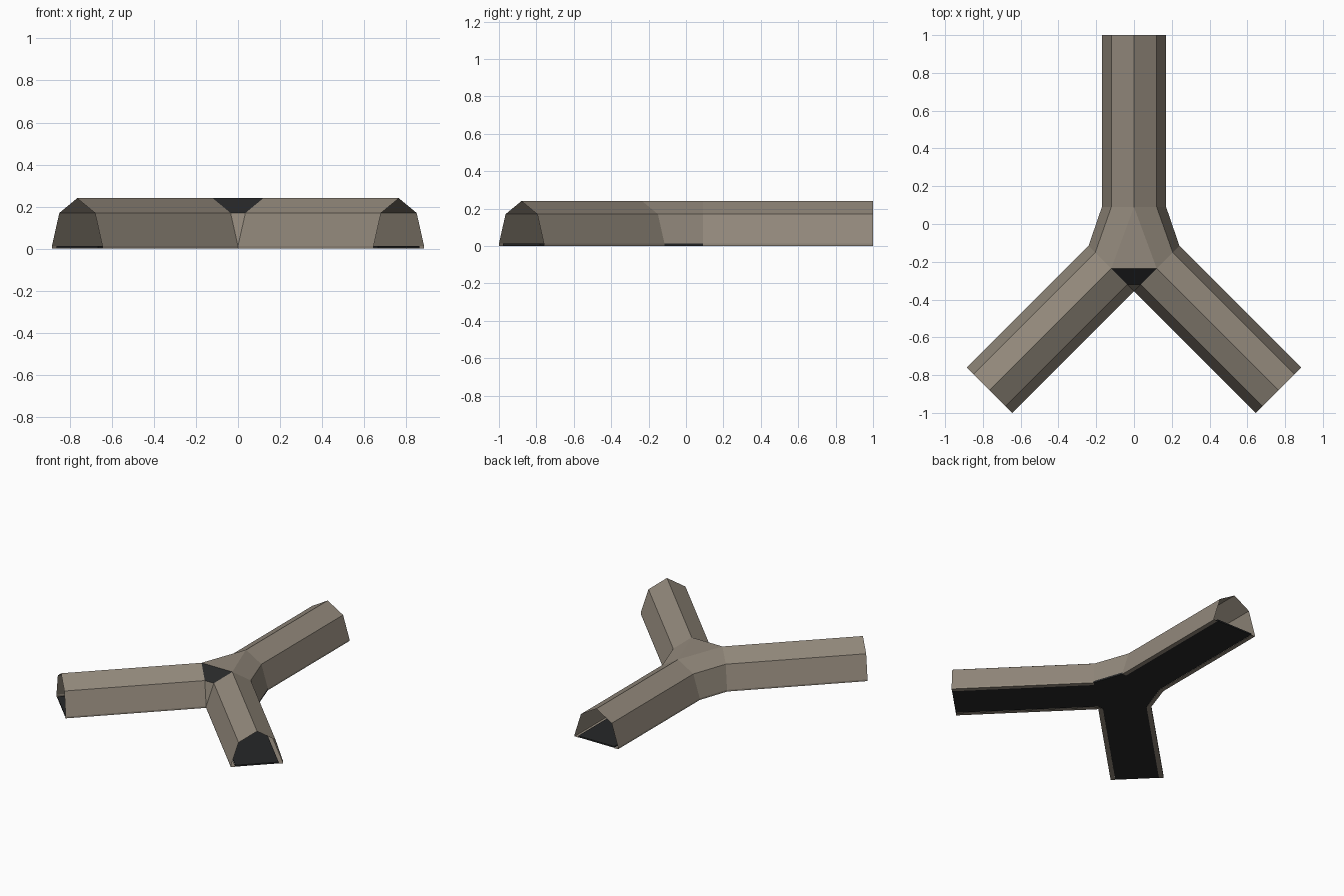
import bpy, bmesh, math
from mathutils import Vector

if "Cube" in bpy.data.objects:
    bpy.data.objects.remove(bpy.data.objects["Cube"])


def material(name, rgb):
    m = bpy.data.materials.new(name)
    m.diffuse_color = (*rgb, 1)
    m.use_nodes = True
    m.node_tree.nodes["Principled BSDF"].inputs["Base Color"].default_value = m.diffuse_color
    return m


STONE = material("warm grey", (0.29, 0.25, 0.20))
BLACK = material("near black", (0.02, 0.021, 0.022))

# Each arm: start point, heading in degrees, length
ARMS = [((0, 0.09), 90, 0.91),
        ((-0.12, -0.235), 225, 0.912),
        ((0.12, -0.235), 315, 0.912)]

# Half cross-section from ridge to inner lip: (half width, height)
HALF = [(0, 0.24), (0.12, 0.17), (0.17, 0.012), (0.17, 0), (0.14, 0)]


def arm_point(arm, along, side, z):
    """Point on an arm; positive side is left of its heading."""
    (x, y), deg, _ = arm
    dx, dy = math.cos(math.radians(deg)), math.sin(math.radians(deg))
    return Vector((x + dx * along - dy * side, y + dy * along + dx * side, z))


def finish(bm, name):
    mesh = bpy.data.meshes.new(name)
    bm.to_mesh(mesh)
    bm.free()
    mesh.materials.append(STONE)
    mesh.materials.append(BLACK)
    obj = bpy.data.objects.new(name, mesh)
    bpy.context.collection.objects.link(obj)
    return obj


# Open-ended shell of the three arms and the junction
bm = bmesh.new()
starts = []
section = [(w, z) for w, z in reversed(HALF)] + [(-w, z) for w, z in HALF[1:]]
for arm in ARMS:
    s = [bm.verts.new(arm_point(arm, 0, w, z)) for w, z in section]
    e = [bm.verts.new(arm_point(arm, arm[2], w, z)) for w, z in section]
    for k in range(len(section) - 1):
        bm.faces.new((s[k], s[k + 1], e[k + 1], e[k]))
    starts.append(s)

# Junction roof, then the corner between each pair of neighbouring arms
bm.faces.new([s[4] for s in starts])
for i in range(3):
    a = starts[i][4::-1]
    b = starts[(i + 1) % 3][4:]
    for j in range(4):
        f = bm.faces.new((a[j], a[j + 1], b[j + 1], b[j]))
        # black slope in the front fork, black lip on the right corner
        if (i == 1 and j == 0) or (i == 2 and j >= 2):
            f.material_index = 1
bmesh.ops.remove_doubles(bm, verts=bm.verts, dist=0.001)
finish(bm, "junction_shell")

# Thin black floor plate inside the lips
bm = bmesh.new()
outline = []
for arm in ARMS:
    for along, side in ((0, -0.14), (arm[2], -0.14), (arm[2], 0.14), (0, 0.14)):
        outline.append(bm.verts.new(arm_point(arm, along, side, 0.002)))
base = bm.faces.new(outline)
top = bmesh.ops.extrude_face_region(bm, geom=[base])["geom"]
bmesh.ops.translate(bm, vec=(0, 0, 0.01),
                    verts=[g for g in top if isinstance(g, bmesh.types.BMVert)])
bmesh.ops.recalc_face_normals(bm, faces=bm.faces)
for f in bm.faces:
    f.material_index = 1
finish(bm, "floor_plate")
